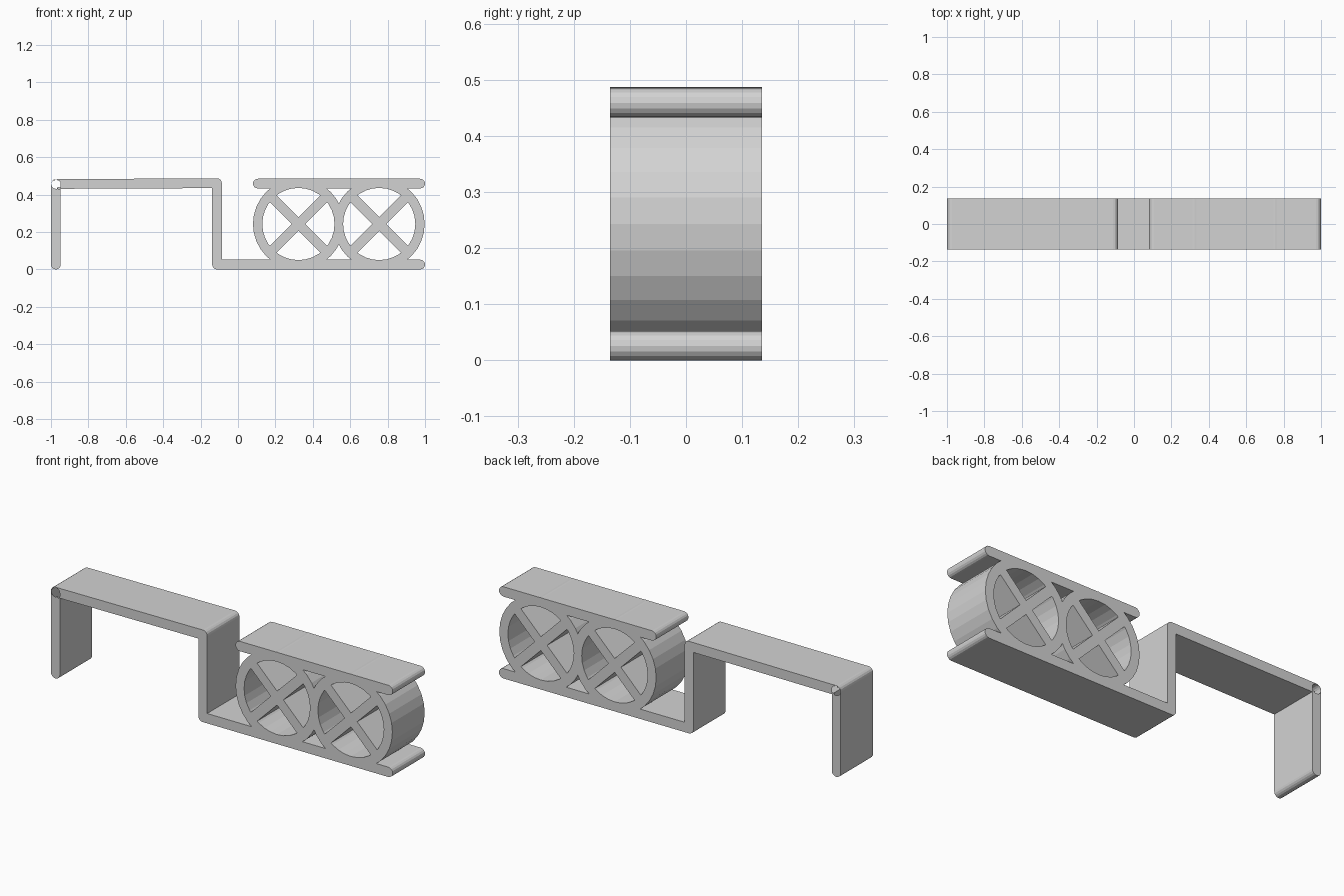
import bpy
import bmesh
from math import sin, cos, pi, radians
from mathutils import Vector

DEPTH = 0.27      # extent along y
R = 0.026         # half thickness of the strips
LOW, HIGH = 0.026, 0.459   # centre heights of lower and upper strips
RING_Z = 0.243
RING_X = (0.323, 0.755)

cube = bpy.data.objects.get("Cube")
if cube:
    bpy.data.objects.remove(cube, do_unlink=True)

grey = bpy.data.materials.new("light_grey_plastic")
grey.use_nodes = True
grey.diffuse_color = (0.65, 0.65, 0.65, 1)
bsdf = next(n for n in grey.node_tree.nodes if n.type == 'BSDF_PRINCIPLED')
bsdf.inputs["Base Color"].default_value = grey.diffuse_color
bsdf.inputs["Roughness"].default_value = 0.6


def prism(name, outline, depth=DEPTH):
    """Extrude a counter-clockwise x/z outline along y, centred on y = 0."""
    bm = bmesh.new()
    face = bm.faces.new([bm.verts.new((x, -depth / 2, z)) for x, z in outline])
    new = bmesh.ops.extrude_face_region(bm, geom=[face])["geom"]
    verts = [v for v in new if isinstance(v, bmesh.types.BMVert)]
    bmesh.ops.translate(bm, verts=verts, vec=(0, depth, 0))
    bmesh.ops.recalc_face_normals(bm, faces=bm.faces)
    mesh = bpy.data.meshes.new(name)
    bm.to_mesh(mesh)
    bm.free()
    mesh.materials.append(grey)
    obj = bpy.data.objects.new(name, mesh)
    bpy.context.collection.objects.link(obj)
    return obj


def disc(name, x, z, radius, sides=32, depth=DEPTH):
    step = 2 * pi / sides
    return prism(name, [(x + radius * cos(i * step), z + radius * sin(i * step))
                        for i in range(sides)], depth)


def strip(name, a, b, sides=8):
    """Flat strip from a to b with rounded ends."""
    a, b = Vector(a), Vector(b)
    d = (b - a).normalized()
    n = Vector((-d.y, d.x))
    outline = []
    for centre, sign in ((b, 1), (a, -1)):
        for i in range(sides + 1):
            t = -pi / 2 + pi * i / sides
            outline.append(centre + sign * R * (d * cos(t) + n * sin(t)))
    return prism(name, outline)


def combine(base, part, operation):
    """Apply a boolean with part, then discard it."""
    mod = base.modifiers.new(operation.lower(), 'BOOLEAN')
    mod.operation = operation
    mod.solver = 'EXACT'
    mod.object = part
    bpy.context.view_layer.update()
    graph = bpy.context.evaluated_depsgraph_get()
    mesh = bpy.data.meshes.new_from_object(base.evaluated_get(graph))
    base.modifiers.clear()
    base.data = mesh
    bpy.data.objects.remove(part, do_unlink=True)


# Stepped hook: hanging leg, top bridge, drop leg, lower rail
path = [(-0.974, LOW), (-0.974, HIGH - 0.002), (-0.112, HIGH + 0.002),
        (-0.112, LOW), (0.974, LOW)]
bracket = strip("hook_bracket", path[0], path[1])
for a, b in zip(path[1:], path[2:]):
    combine(bracket, strip("bracket_strip", a, b), 'UNION')

# Upper rail over the rings
combine(bracket, strip("upper_rail", (0.106, HIGH), (0.974, HIGH)), 'UNION')

# Two touching rings
for x in RING_X:
    combine(bracket, disc("ring_outer", x, RING_Z, 0.243), 'UNION')
for x in RING_X:
    combine(bracket, disc("ring_opening", x, RING_Z, 0.193, depth=1), 'DIFFERENCE')

# Diagonal cross inside each ring
for x in RING_X:
    for angle in (45, 135):
        dx, dz = 0.19 * cos(radians(angle)), 0.19 * sin(radians(angle))
        combine(bracket, strip("cross_spoke", (x - dx, RING_Z - dz),
                               (x + dx, RING_Z + dz)), 'UNION')

# Tidy coplanar faces
bm = bmesh.new()
bm.from_mesh(bracket.data)
bmesh.ops.remove_doubles(bm, verts=bm.verts, dist=0.0002)
bmesh.ops.recalc_face_normals(bm, faces=bm.faces)
bm.to_mesh(bracket.data)
bm.free()
bracket.data.name = "hook_bracket"
